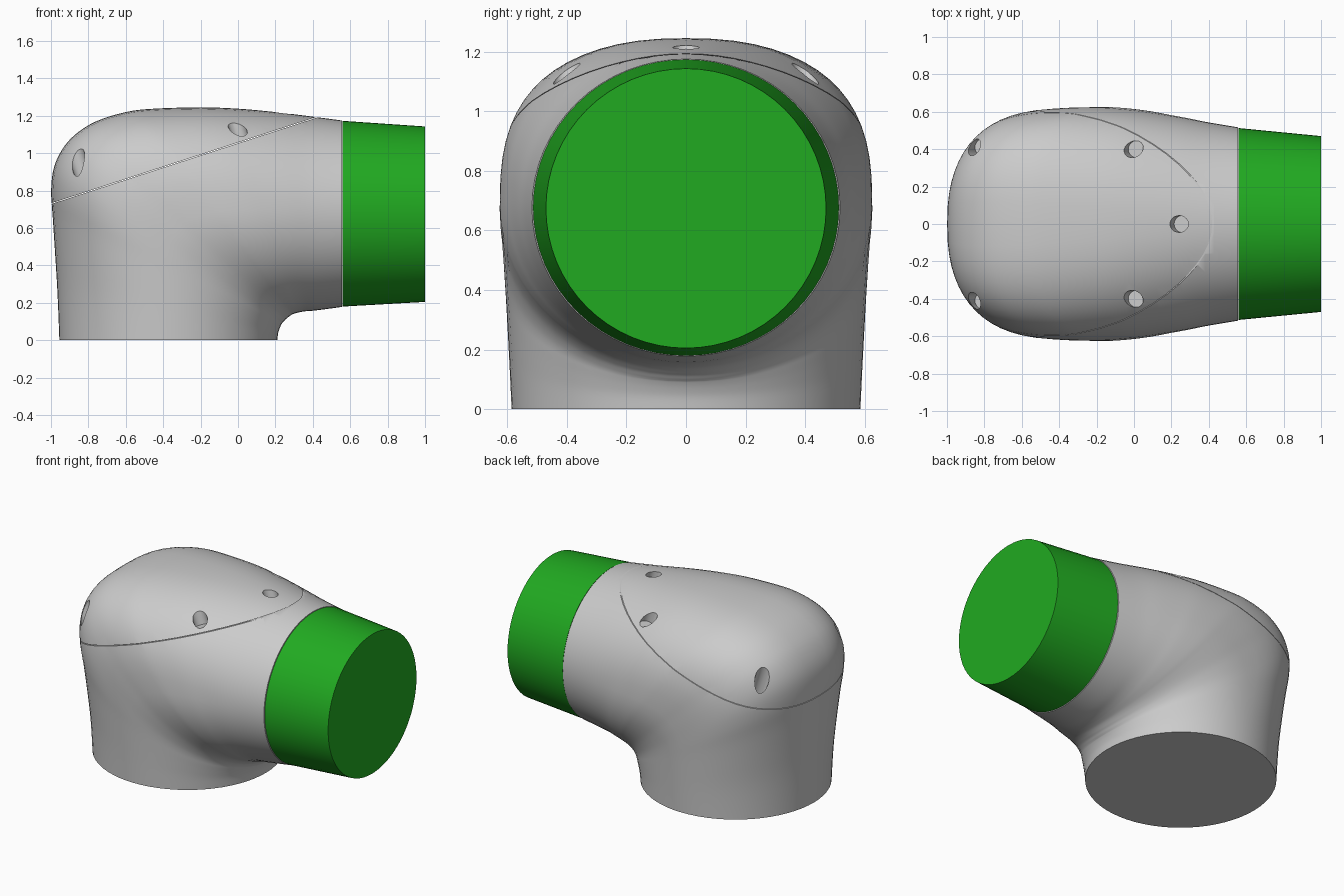
import bpy, bmesh, math
from mathutils import Vector, Matrix

if "Cube" in bpy.data.objects:
    bpy.data.objects.remove(bpy.data.objects["Cube"])

N = 64
# elbow sections: inner x, inner z, outer x, outer z, half width
SECTIONS = [
    (.21, 0, -.955, 0, .585), (.215, .04, -.965, .25, .592), (.225, .07, -.977, .45, .598),
    (.235, .09, -.99, .65, .604), (.24, .096, -.999, .80, .609), (.246, .102, -.985, .92, .613),
    (.255, .112, -.94, 1.02, .617), (.265, .12, -.87, 1.10, .62), (.275, .128, -.76, 1.17, .624),
    (.285, .135, -.60, 1.22, .625), (.295, .14, -.45, 1.238, .622), (.31, .145, -.2, 1.245, .607),
    (.33, .15, 0, 1.238, .588), (.36, .155, .2, 1.22, .567), (.42, .16, .38, 1.198, .543),
    (.555, .178, .555, 1.175, .517)]
SEAM = Vector((-1, 0, .73))
SEAM_N = Vector((-.465, 0, 1.43)).normalized()


def finish(bm, name):
    bmesh.ops.recalc_face_normals(bm, faces=bm.faces)
    me = bpy.data.meshes.new(name)
    bm.to_mesh(me)
    bm.free()
    ob = bpy.data.objects.new(name, me)
    bpy.context.collection.objects.link(ob)
    return ob


def smooth(ob):
    bpy.ops.object.select_all(action='DESELECT')
    ob.select_set(True)
    bpy.context.view_layer.objects.active = ob
    bpy.ops.object.shade_smooth_by_angle(angle=math.radians(35))


def spline(p, i, t):
    a, b, c, d = (p[min(max(k, 0), len(p) - 1)] for k in (i - 1, i, i + 1, i + 2))
    return [.5 * (2 * q + (r - o) * t + (2 * o - 5 * q + 4 * r - s) * t * t
                  + (3 * q - o - 3 * r + s) * t ** 3) for o, q, r, s in zip(a, b, c, d)]


def loft(sections, bulge=0):
    # each ring runs between an inner and outer point; bulge squares the outer half
    bm = bmesh.new()
    rings = []
    for j, (ix, iz, ox, oz, w) in enumerate(sections):
        e = 2 / (2 + bulge * math.sin(math.pi * j / (len(sections) - 1)) ** 2)
        ring = []
        for k in range(N):
            a = 2 * math.pi * k / N
            c, s = math.cos(a), math.sin(a)
            if c > 0:
                c, s = c ** e, math.copysign(abs(s) ** e, s)
            f = (c + 1) / 2
            ring.append(bm.verts.new((ix + (ox - ix) * f, w * s, iz + (oz - iz) * f)))
        rings.append(ring)
    for r0, r1 in zip(rings, rings[1:]):
        for k in range(N):
            m = (k + 1) % N
            bm.faces.new((r0[k], r0[m], r1[m], r1[k]))
    bm.faces.new(rings[0])
    bm.faces.new(rings[-1])
    bmesh.ops.recalc_face_normals(bm, faces=bm.faces)
    return bm


def cut(bm, side):
    # keep one side of the slanted seam and close it
    r = bmesh.ops.bisect_plane(bm, geom=bm.verts[:] + bm.edges[:] + bm.faces[:],
                               plane_co=SEAM + SEAM_N * side * .002, plane_no=SEAM_N * -side,
                               clear_outer=True)
    edges = [g for g in r['geom_cut'] if isinstance(g, bmesh.types.BMEdge)]
    bmesh.ops.holes_fill(bm, edges=edges, sides=0)
    return bm


# elbow body and its slanted lid
last = len(SECTIONS) - 1
fine = [spline(SECTIONS, i, t / 4) for i in range(last) for t in range(4)] + [SECTIONS[-1]]
body = finish(cut(loft(fine, .8), -1), "elbow_housing")
lid = finish(cut(loft(fine, .8), 1), "elbow_lid")

# screw holes sunk square to the seam
bm = bmesh.new()
rot = Vector((0, 0, 1)).rotation_difference(SEAM_N).to_matrix().to_4x4()
for x, y in ((.265, 0), (.02, .4), (.02, -.4), (-.80, .41), (-.80, -.41)):
    z = SEAM.z + (x - SEAM.x) * .465 / 1.43
    pos = Vector((x, y, z)) + SEAM_N * .225
    bmesh.ops.create_cone(bm, cap_ends=True, segments=20, radius1=.045, radius2=.045,
                          depth=.4, matrix=Matrix.Translation(pos) @ rot)
cutter = finish(bm, "screw_hole_cutter")
cutter.hide_render = True
mod = lid.modifiers.new("holes", 'BOOLEAN')
mod.operation, mod.solver, mod.object = 'DIFFERENCE', 'EXACT', cutter
bpy.context.view_layer.objects.active = lid
bpy.ops.object.modifier_apply(modifier="holes")
bpy.data.objects.remove(cutter)

# tapered green collar
collar = finish(loft([(.559, .18, .559, 1.173, .513), (1, .205, 1, 1.143, .47)]), "green_collar")
mat = bpy.data.materials.new("green")
mat.diffuse_color = (.015, .4, .015, 1)
mat.use_nodes = True
mat.node_tree.nodes["Principled BSDF"].inputs["Base Color"].default_value = mat.diffuse_color
collar.data.materials.append(mat)

for ob in (body, lid, collar):
    smooth(ob)
